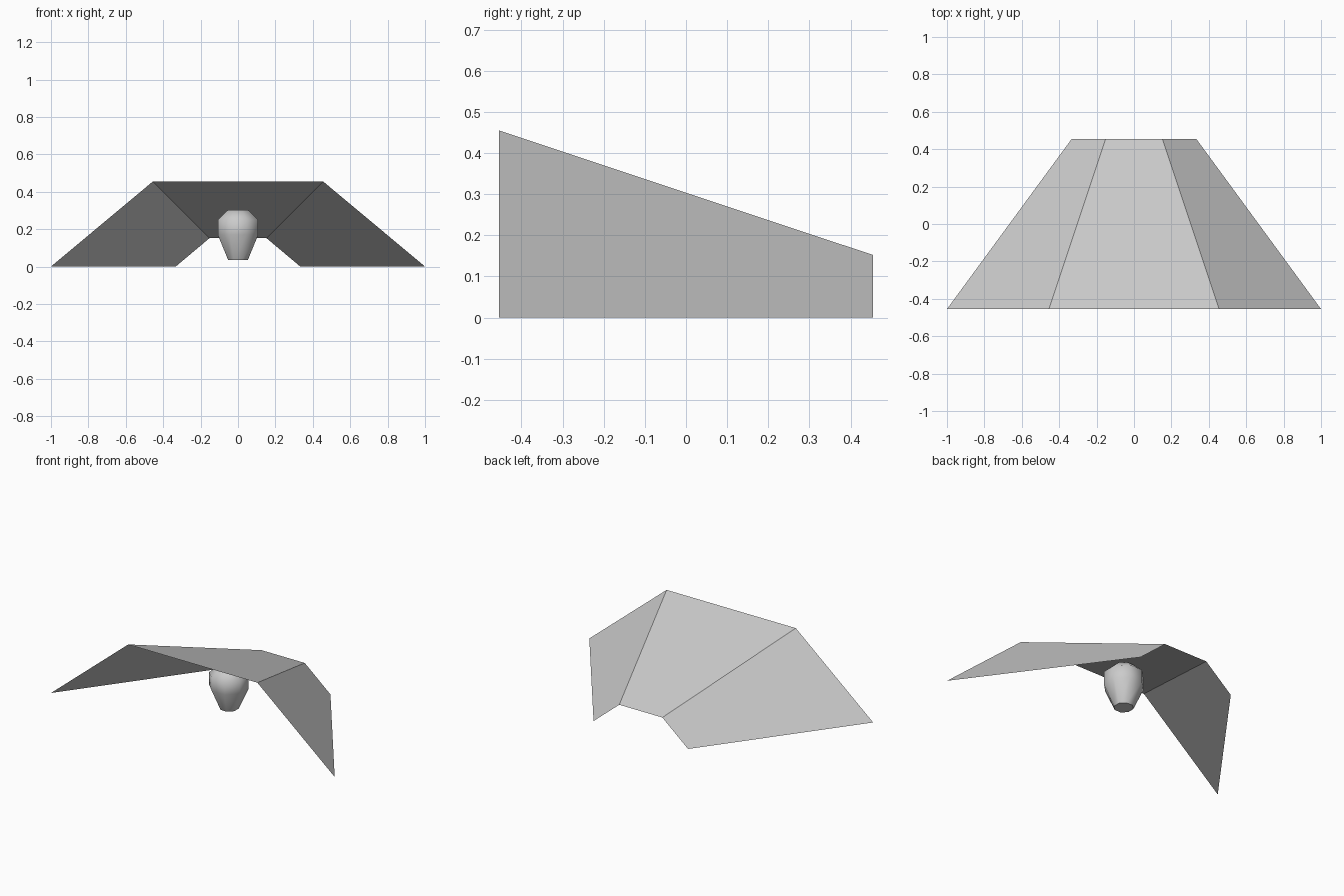
import bpy, bmesh, math

cube = bpy.data.objects.get("Cube")
if cube:
    bpy.data.objects.remove(cube, do_unlink=True)


def make_material(name, value):
    mat = bpy.data.materials.new(name)
    mat.use_nodes = True
    color = (value, value, value, 1)
    mat.diffuse_color = color
    mat.node_tree.nodes["Principled BSDF"].inputs["Base Color"].default_value = color
    return mat


def make_object(name, bm, mat):
    mesh = bpy.data.meshes.new(name)
    bm.to_mesh(mesh)
    bm.free()
    mesh.materials.append(mat)
    obj = bpy.data.objects.new(name, mesh)
    bpy.context.collection.objects.link(obj)
    return obj


grey = make_material("light grey", 0.6)

# Open reflector hood: one sheet lofted from the wide front arch to the small back arch
DEPTH = 0.455
bm = bmesh.new()
arches = []
for y, half_top, half_base in ((-DEPTH, 0.455, 1.0), (DEPTH, 0.152, 0.333)):
    outline = [(-half_base, 0), (-half_top, half_top), (half_top, half_top), (half_base, 0)]
    arches.append([bm.verts.new((x, y, z)) for x, z in outline])
front, back = arches
for i in range(3):
    bm.faces.new((front[i], front[i + 1], back[i + 1], back[i]))
make_object("reflector_hood", bm, grey)

# Lamp bulb: turned profile of radius and height, closed at both ends
SIDES = 8
PROFILE = [(0.057, 0.035), (0.117, 0.17), (0.117, 0.25), (0.057, 0.303)]
bm = bmesh.new()
rings = []
for radius, z in PROFILE:
    angles = [(i + 0.5) * math.tau / SIDES for i in range(SIDES)]
    rings.append([bm.verts.new((radius * math.cos(a), radius * math.sin(a) - 0.091, z))
                  for a in angles])
for low, high in zip(rings, rings[1:]):
    for i in range(SIDES):
        j = (i + 1) % SIDES
        bm.faces.new((low[i], low[j], high[j], high[i]))
bm.faces.new(rings[0][::-1])
bm.faces.new(rings[-1])
bulb = make_object("lamp_bulb", bm, grey)
bpy.ops.object.select_all(action="DESELECT")
bulb.select_set(True)
bpy.context.view_layer.objects.active = bulb
bpy.ops.object.shade_smooth_by_angle(angle=math.radians(50))
